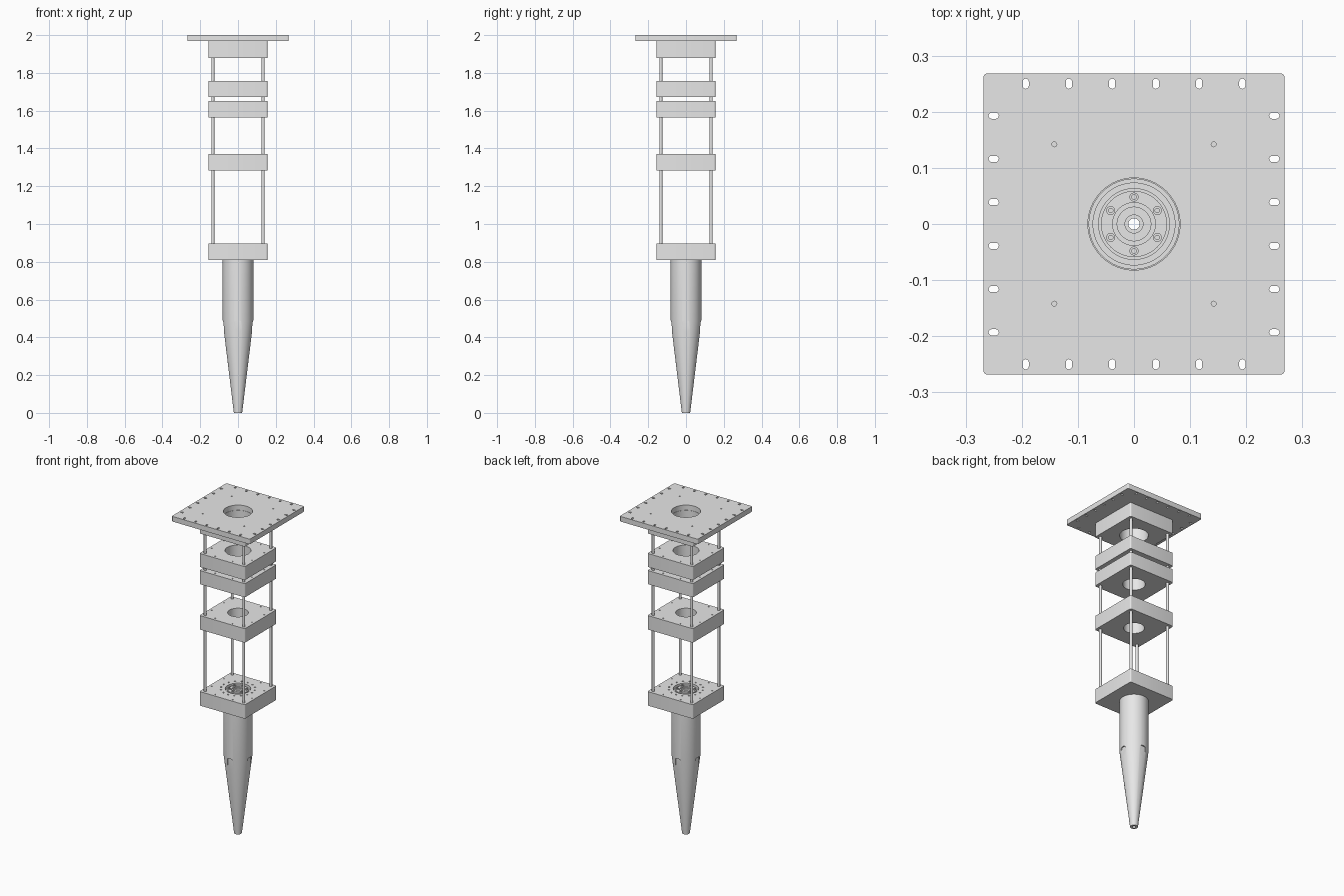
import bpy, bmesh
from math import sin, cos, pi, radians
from mathutils import Matrix

if "Cube" in bpy.data.objects:
    bpy.data.objects.remove(bpy.data.objects["Cube"], do_unlink=True)

steel = bpy.data.materials.new("plain_steel_grey")
steel.use_nodes = True
GREY = (0.8, 0.8, 0.8, 1)
steel.diffuse_color = GREY
steel.node_tree.nodes["Principled BSDF"].inputs["Base Color"].default_value = GREY


def circle(r, x=0, y=0, n=12):
    return [(x + r * cos(2 * pi * i / n), y + r * sin(2 * pi * i / n)) for i in range(n)]


def rounded_rect(w, h, r, x=0, y=0, seg=5):
    pts = []
    for k, (sx, sy) in enumerate([(1, 1), (-1, 1), (-1, -1), (1, -1)]):
        for i in range(seg + 1):
            a = (k + i / seg) * pi / 2
            pts.append((x + sx * (w / 2 - r) + r * cos(a), y + sy * (h / 2 - r) + r * sin(a)))
    return pts


def prism(bm, outline, z0, z1, matrix=Matrix()):
    low = [bm.verts.new(matrix @ Matrix.Translation((x, y, z0)).translation) for x, y in outline]
    top = [bm.verts.new(matrix @ Matrix.Translation((x, y, z1)).translation) for x, y in outline]
    bm.faces.new(low[::-1])
    bm.faces.new(top)
    for i in range(len(low)):
        j = (i + 1) % len(low)
        bm.faces.new((low[i], low[j], top[j], top[i]))


def revolve(bm, profile, n, x=0, y=0):
    # closed (radius, z) profile turned around a vertical axis
    rings = [[bm.verts.new((x + r * cos(2 * pi * i / n), y + r * sin(2 * pi * i / n), z))
              for i in range(n)] for r, z in profile]
    for a, b in zip(rings, rings[1:] + rings[:1]):
        for i in range(n):
            j = (i + 1) % n
            bm.faces.new((a[i], a[j], b[j], b[i]))


def finish(bm, name):
    bmesh.ops.recalc_face_normals(bm, faces=bm.faces)
    mesh = bpy.data.meshes.new(name)
    bm.to_mesh(mesh)
    bm.free()
    mesh.materials.append(steel)
    ob = bpy.data.objects.new(name, mesh)
    bpy.context.collection.objects.link(ob)
    return ob


def cut(ob, bm_cutter):
    cutter = finish(bm_cutter, "cutter")
    cutter.hide_render = True
    mod = ob.modifiers.new("cut", "BOOLEAN")
    mod.operation, mod.solver, mod.object = "DIFFERENCE", "EXACT", cutter
    bpy.context.view_layer.update()
    graph = bpy.context.evaluated_depsgraph_get()
    mesh = bpy.data.meshes.new_from_object(ob.evaluated_get(graph))
    ob.modifiers.clear()
    ob.data = mesh
    bpy.data.objects.remove(cutter, do_unlink=True)


def smooth(ob):
    bpy.ops.object.select_all(action="DESELECT")
    ob.select_set(True)
    bpy.context.view_layer.objects.active = ob
    bpy.ops.object.shade_smooth_by_angle(angle=radians(25))


def slab(name, size, z0, z1, bore, holes=(), depth=0.02, extra=()):
    # square plate with a through bore, blind top holes and through slots
    bm = bmesh.new()
    prism(bm, rounded_rect(size, size, 0.008), z0, z1)
    ob = finish(bm, name)
    bm = bmesh.new()
    prism(bm, circle(bore, n=64), z0 - 0.05, z1 + 0.05)
    for x, y, r in holes:
        prism(bm, circle(r, x, y), z1 - depth, z1 + 0.05)
    for outline in extra:
        prism(bm, outline, z0 - 0.05, z1 + 0.05)
    cut(ob, bm)
    smooth(ob)


# Top plate with edge slots and corner holes
slots = []
for s in (-0.25, 0.25):
    for p in (-0.193, -0.116, -0.039, 0.039, 0.116, 0.193):
        slots.append(rounded_rect(0.011, 0.018, 0.0054, p, s))
        slots.append(rounded_rect(0.018, 0.011, 0.0054, s, p))
corner_holes = [(x, y, 0.0045) for x in (-0.142, 0.142) for y in (-0.142, 0.142)]
slab("top_plate", 0.537, 1.968, 2.0, 0.082, corner_holes, 0.025, slots)

# Square carrier blocks
edge_holes = []
for s in (-0.138, 0.138):
    for p in (-0.06, 0.06):
        edge_holes += [(s, p, 0.004), (p, s, 0.004)]
ring_holes = [(x, y, 0.005) for x, y in circle(0.097, n=16)]
slab("top_block", 0.312, 1.88, 1.968, 0.08)
slab("upper_block", 0.312, 1.672, 1.756, 0.073, edge_holes)
slab("second_block", 0.312, 1.565, 1.65, 0.063, edge_holes)
slab("middle_block", 0.312, 1.283, 1.37, 0.058, edge_holes)
slab("lower_block", 0.312, 0.81, 0.897, 0.072, edge_holes + ring_holes)

# Four guide rods
for i, (x, y) in enumerate([(1, 1), (-1, 1), (-1, -1), (1, -1)]):
    bm = bmesh.new()
    prism(bm, circle(0.008, x * 0.133, y * 0.133, 20), 0.85, 1.92)
    smooth(finish(bm, f"guide_rod_{i + 1}"))

# Hollow tapered spindle with a stepped hub inside the lower block
bm = bmesh.new()
revolve(bm, [(0.01, 0), (0.022, 0), (0.081, 0.485), (0.081, 0.81), (0.07, 0.81),
             (0.07, 0.882), (0.058, 0.882), (0.058, 0.892), (0.038, 0.892),
             (0.038, 0.885), (0.03, 0.885), (0.03, 0.875), (0.016, 0.875),
             (0.016, 0.86), (0.01, 0.86)], 64)
spindle = finish(bm, "tapered_spindle")

# Four arched flats where the taper begins
bm = bmesh.new()
for k in range(4):
    turn = Matrix.Rotation(k * pi / 2, 4, "Z") @ Matrix.Rotation(pi / 2, 4, "X")
    prism(bm, rounded_rect(0.038, 0.11, 0.012, 0, 0.435), 0.0735, 0.1, turn)
cut(spindle, bm)
smooth(spindle)

# Hub socket screws
for i in range(6):
    a = pi / 6 + i * pi / 3
    bm = bmesh.new()
    revolve(bm, [(0.004, 0.891), (0.008, 0.891), (0.008, 0.898), (0.004, 0.898)],
            18, 0.048 * cos(a), 0.048 * sin(a))
    smooth(finish(bm, f"hub_screw_{i + 1}"))
